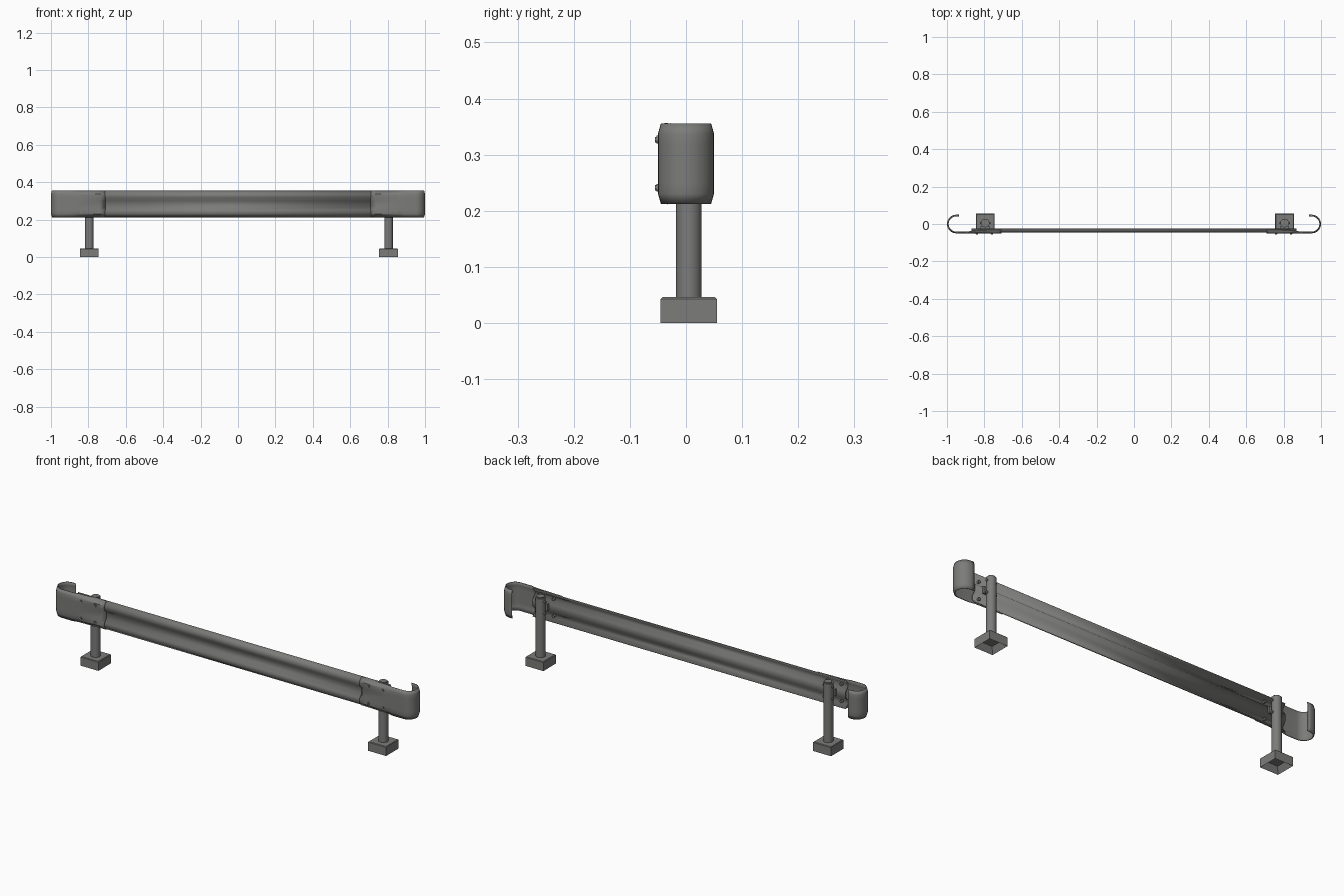
import bpy, bmesh
from math import pi, sin, cos
from mathutils import Matrix, Vector

cube = bpy.data.objects.get("Cube")
if cube:
    bpy.data.objects.remove(cube, do_unlink=True)


def material(name, rgb):
    m = bpy.data.materials.new(name)
    m.use_nodes = True
    col = (*rgb, 1)
    m.diffuse_color = col
    m.node_tree.nodes["Principled BSDF"].inputs["Base Color"].default_value = col
    return m


STEEL = material("galvanised grey", (0.2, 0.2, 0.195))


def finish(bm, name, angle=0.6):
    me = bpy.data.meshes.new(name)
    bm.to_mesh(me)
    bm.free()
    ob = bpy.data.objects.new(name, me)
    bpy.context.collection.objects.link(ob)
    me.materials.append(STEEL)
    bpy.ops.object.select_all(action='DESELECT')
    ob.select_set(True)
    bpy.context.view_layer.objects.active = ob
    bpy.ops.object.shade_smooth_by_angle(angle=angle)
    return ob


def sheet(name, sections, thickness):
    """Loft a row of cross-sections into a thin metal sheet."""
    bm = bmesh.new()
    rows = [[bm.verts.new(p) for p in s] for s in sections]
    for a, b in zip(rows, rows[1:]):
        for j in range(len(a) - 1):
            bm.faces.new((a[j], b[j], b[j + 1], a[j + 1]))
    ob = finish(bm, name)
    mod = ob.modifiers.new("thickness", 'SOLIDIFY')
    mod.thickness = thickness
    mod.offset = 0
    return ob


def cylinder(name, centre, radius, length, axis, sides=24, bevel=0.0):
    bm = bmesh.new()
    bmesh.ops.create_cone(bm, cap_ends=True, segments=sides,
                          radius1=radius, radius2=radius, depth=length)
    if bevel:
        rim = [e for e in bm.edges if all(v.co.z > 0 for v in e.verts)]
        bmesh.ops.bevel(bm, geom=rim, offset=bevel, segments=2, affect='EDGES')
    turn = Vector((0, 0, 1)).rotation_difference(Vector(axis)).to_matrix().to_4x4()
    bm.transform(Matrix.Translation(centre) @ turn)
    return finish(bm, name)


def box(bm, centre, size):
    bmesh.ops.create_cube(bm, matrix=Matrix.Translation(centre)
                          @ Matrix.Diagonal((*size, 1)))


# Corrugated profile, bottom to top: height, lip share, valley share
PROFILE = [(0.213, 1, 0), (0.231, 0, 0), (0.250, 0, 0), (0.268, 0, 1),
           (0.300, 0, 1), (0.318, 0, 0), (0.337, 0, 0), (0.355, 1, 0)]
DEPTH = 0.017


def section(x, y, nx, ny, lip, valley):
    """Profile at (x, y), sunk inwards against the outward normal."""
    pts = []
    for z, l, v in PROFILE:
        d = DEPTH * (l * lip + v * valley)
        # rolled edges get narrower as the lip flattens out
        if l and lip < 1:
            z += 0
        pts.append((x - nx * d, y - ny * d, z))
    return pts


# Long corrugated beam
sheet("beam", [section(x, -0.043, 0, -1, 1, 1) for x in (-0.87, 0.87)], 0.004)

# Curled end pieces that overlap the beam
R = 0.048
arc = [(0.95 + R * sin(t), -R * cos(t), sin(t), -cos(t))
       for t in [pi * i / 16 for i in range(17)]]
for side, s in (("left", 1), ("right", -1)):
    path = [(0.71, -R, 0, -1, 1, 1), (0.74, -R, 0, -1, 1, 0),
            (0.86, -R, 0, -1, 0.7, 0), (0.89, -R, 0, -1, 0.3, 0)]
    path += [(*p, 0.3, 0) for p in arc]
    path.append((0.935, R, 0, 1, 0.3, 0))
    rows = [section(s * x, y, s * nx, ny, l, v) for x, y, nx, ny, l, v in path]
    sheet(side + "_end_terminal", rows[::s], 0.004)

    # Bolts through the overlap
    for i, x in enumerate((0.76, 0.84)):
        for j, z in enumerate((0.241, 0.327)):
            cylinder(f"{side}_beam_bolt_{i}{j}", (s * x, -0.043, z),
                     0.007, 0.024, (0, -1, 0), 12, 0.002)

    # Post, spacer and cross bolts
    px, py = s * 0.8 + 0.005, 0.005
    cylinder(side + "_post", (px, py, 0.193), 0.023, 0.306, (0, 0, 1), 24, 0.005)
    bm = bmesh.new()
    box(bm, (px, -0.022, 0.285), (0.05, 0.016, 0.034))
    finish(bm, side + "_spacer")
    for i, z in enumerate((0.262, 0.322)):
        cylinder(f"{side}_post_bolt_{i}", (px, py, z), 0.006, 0.056, (1, 0, 0), 12)

    # Square foot with a recess underneath
    bm = bmesh.new()
    box(bm, (px, py, 0.023), (0.1, 0.1, 0.046))
    top = [e for e in bm.edges if all(v.co.z > 0.04 for v in e.verts)]
    bmesh.ops.bevel(bm, geom=top, offset=0.003, segments=1, affect='EDGES')
    bm.normal_update()
    base = [f for f in bm.faces if f.normal.z < -0.9]
    bmesh.ops.inset_region(bm, faces=base, thickness=0.022)
    for v in base[0].verts:
        v.co.z += 0.03
    finish(bm, side + "_foot")
